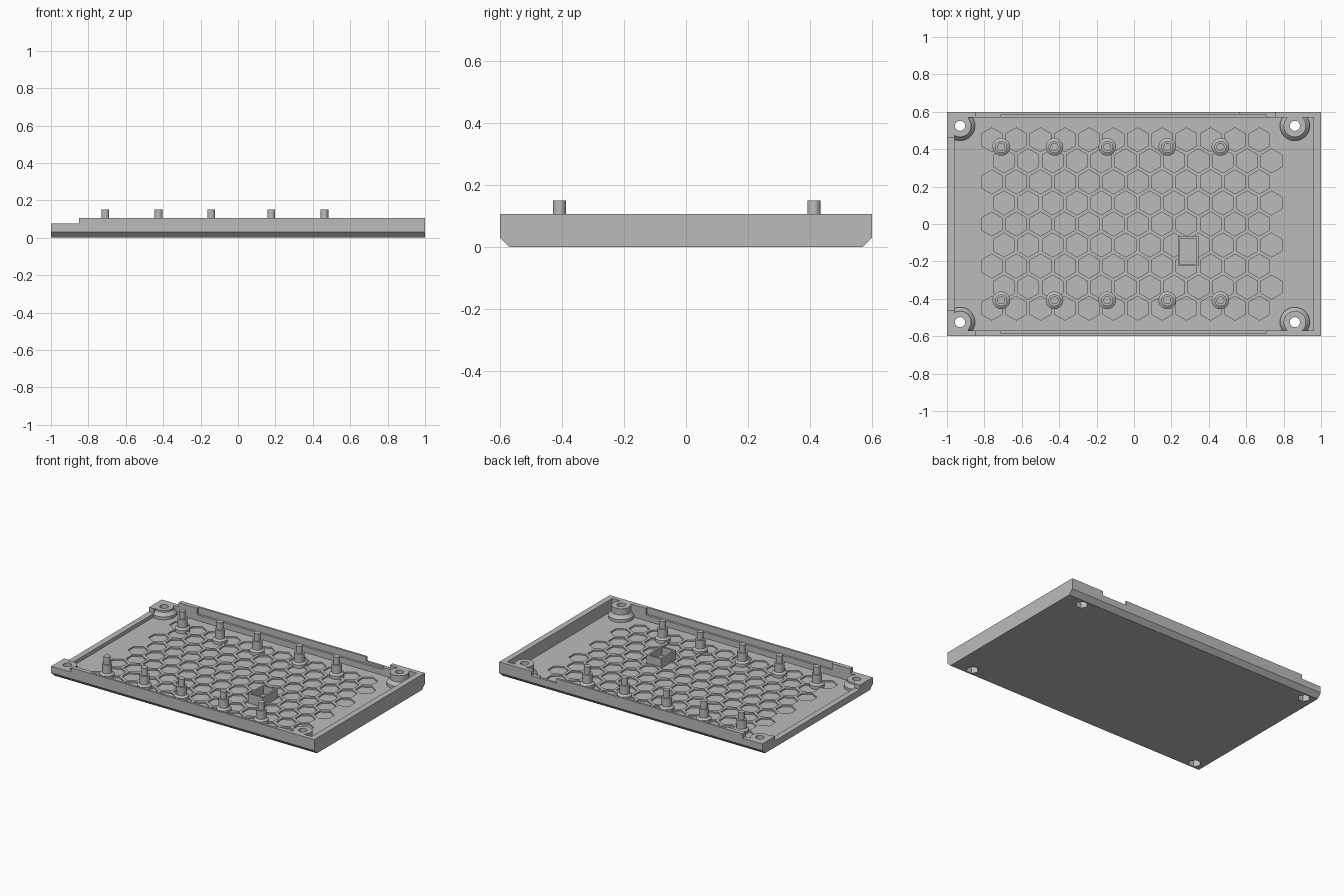
import bpy
import bmesh
from math import cos, sin, pi, sqrt, radians

cube = bpy.data.objects.get("Cube")
if cube:
    bpy.data.objects.remove(cube, do_unlink=True)

grey = bpy.data.materials.new("light grey plastic")
grey.use_nodes = True
grey.diffuse_color = (0.5, 0.5, 0.5, 1)
grey.node_tree.nodes["Principled BSDF"].inputs["Base Color"].default_value = (0.5, 0.5, 0.5, 1)


def make(name, bm):
    bmesh.ops.recalc_face_normals(bm, faces=bm.faces)
    mesh = bpy.data.meshes.new(name)
    bm.to_mesh(mesh)
    bm.free()
    mesh.materials.append(grey)
    obj = bpy.data.objects.new(name, mesh)
    bpy.context.collection.objects.link(obj)
    return obj


def add_prism(bm, points, offset):
    """Extrude a closed outline by an offset vector."""
    bottom = [bm.verts.new(p) for p in points]
    top = [bm.verts.new([a + b for a, b in zip(p, offset)]) for p in points]
    bm.faces.new(bottom)
    bm.faces.new(top)
    n = len(points)
    for i in range(n):
        j = (i + 1) % n
        bm.faces.new((bottom[i], bottom[j], top[j], top[i]))


def add_box(bm, x0, x1, y0, y1, z0, z1):
    outline = [(x0, y0, z0), (x1, y0, z0), (x1, y1, z0), (x0, y1, z0)]
    add_prism(bm, outline, (0, 0, z1 - z0))


def add_ngon(bm, x, y, r, sides, z0, z1, turn=0):
    angles = [turn + 2 * pi * i / sides for i in range(sides)]
    outline = [(x + r * cos(a), y + r * sin(a), z0) for a in angles]
    add_prism(bm, outline, (0, 0, z1 - z0))


def add_lathe(bm, x, y, profile, sides=32):
    """Closed turned solid from (radius, height) pairs."""
    rings = [[bm.verts.new((x + r * cos(2 * pi * i / sides), y + r * sin(2 * pi * i / sides), z))
              for i in range(sides)] for r, z in profile]
    bm.faces.new(rings[0])
    bm.faces.new(rings[-1])
    for low, high in zip(rings, rings[1:]):
        for i in range(sides):
            j = (i + 1) % sides
            bm.faces.new((low[i], low[j], high[j], high[i]))


def cut(target, cutter):
    mod = target.modifiers.new("cut", "BOOLEAN")
    mod.operation = "DIFFERENCE"
    mod.solver = "EXACT"
    mod.object = cutter
    bpy.context.view_layer.objects.active = target
    bpy.ops.object.modifier_apply(modifier=mod.name)
    bpy.data.objects.remove(cutter, do_unlink=True)


def smooth(obj):
    bpy.ops.object.select_all(action="DESELECT")
    obj.select_set(True)
    bpy.context.view_layer.objects.active = obj
    bpy.ops.object.shade_smooth_by_angle(angle=radians(25))


TOP, FLOOR = 0.105, 0.02
SCREWS = [(x, y) for x in (-0.93, 0.86) for y in (-0.525, 0.525)]

# Tray block with chamfered long bottom edges
bm = bmesh.new()
half = [(0.57, 0), (0.6, 0.03), (0.6, TOP)]
section = half + [(-y, z) for y, z in reversed(half)]
add_prism(bm, [(-1, y, z) for y, z in section], (2, 0, 0))
tray = make("tray", bm)

# Hollow interior that leaves the flared screw bosses standing
bm = bmesh.new()
add_box(bm, -0.96, 0.96, -0.57, 0.57, FLOOR, 0.2)
cavity = make("cavity_cutter", bm)
bm = bmesh.new()
for x, y in SCREWS:
    add_lathe(bm, x, y, [(0.08, 0.005), (0.08, 0.04), (0.06, 0.062), (0.06, 0.3)])
cut(cavity, make("boss_shapes", bm))
cut(tray, cavity)

# Lowered end, open end wall and cable notch
for bounds in [(-1.1, -0.85, -0.7, 0.7, 0.075, 0.2),
               (-1.1, -0.958, -0.46, 0.46, 0.045, 0.3),
               (0.565, 0.755, 0.565, 0.7, 0.075, 0.2)]:
    bm = bmesh.new()
    add_box(bm, *bounds)
    cut(tray, make("wall_cutter", bm))

# Thin rebates inside the long walls
bm = bmesh.new()
for side in (-1, 1):
    ys = sorted((side * 0.56, side * 0.585))
    add_box(bm, -0.71, 0.705, *ys, 0.06, 0.2)
cut(tray, make("rebate_cutter", bm))

# Honeycomb recesses in the floor
bm = bmesh.new()
pitch = 0.13
for row in range(-4, 5):
    for col in range(12):
        x = -0.76 + pitch * (col + 0.5 * (row % 2))
        add_ngon(bm, x, row * pitch * sqrt(3) / 2, 0.064, 6, 0.01, 0.03, pi / 6)
cut(tray, make("honeycomb_cutter", bm))

# Hexagonal nut pockets below, then screw holes through the bosses
bm = bmesh.new()
for x, y in SCREWS:
    add_ngon(bm, x, y, 0.04, 6, -0.05, 0.045)
cut(tray, make("nut_pocket_cutter", bm))
bm = bmesh.new()
for x, y in SCREWS:
    add_ngon(bm, x, y, 0.027, 24, -0.1, 0.2)
cut(tray, make("screw_hole_cutter", bm))
smooth(tray)

# Stepped locating posts
for side, y in (("front", -0.408), ("back", 0.412)):
    for i, x in enumerate((-0.71, -0.425, -0.143, 0.178, 0.462)):
        bm = bmesh.new()
        add_lathe(bm, x, y, [(0.047, 0.008), (0.047, 0.032), (0.032, 0.042),
                             (0.032, 0.1), (0.021, 0.1), (0.021, 0.15)])
        smooth(make(f"{side}_post_{i + 1}", bm))

# Small open rectangular frame on the floor
bm = bmesh.new()
add_box(bm, 0.235, 0.345, -0.225, -0.065, 0.008, 0.075)
frame = make("rectangular_frame", bm)
bm = bmesh.new()
add_box(bm, 0.247, 0.333, -0.213, -0.077, FLOOR, 0.1)
cut(frame, make("frame_cutter", bm))
